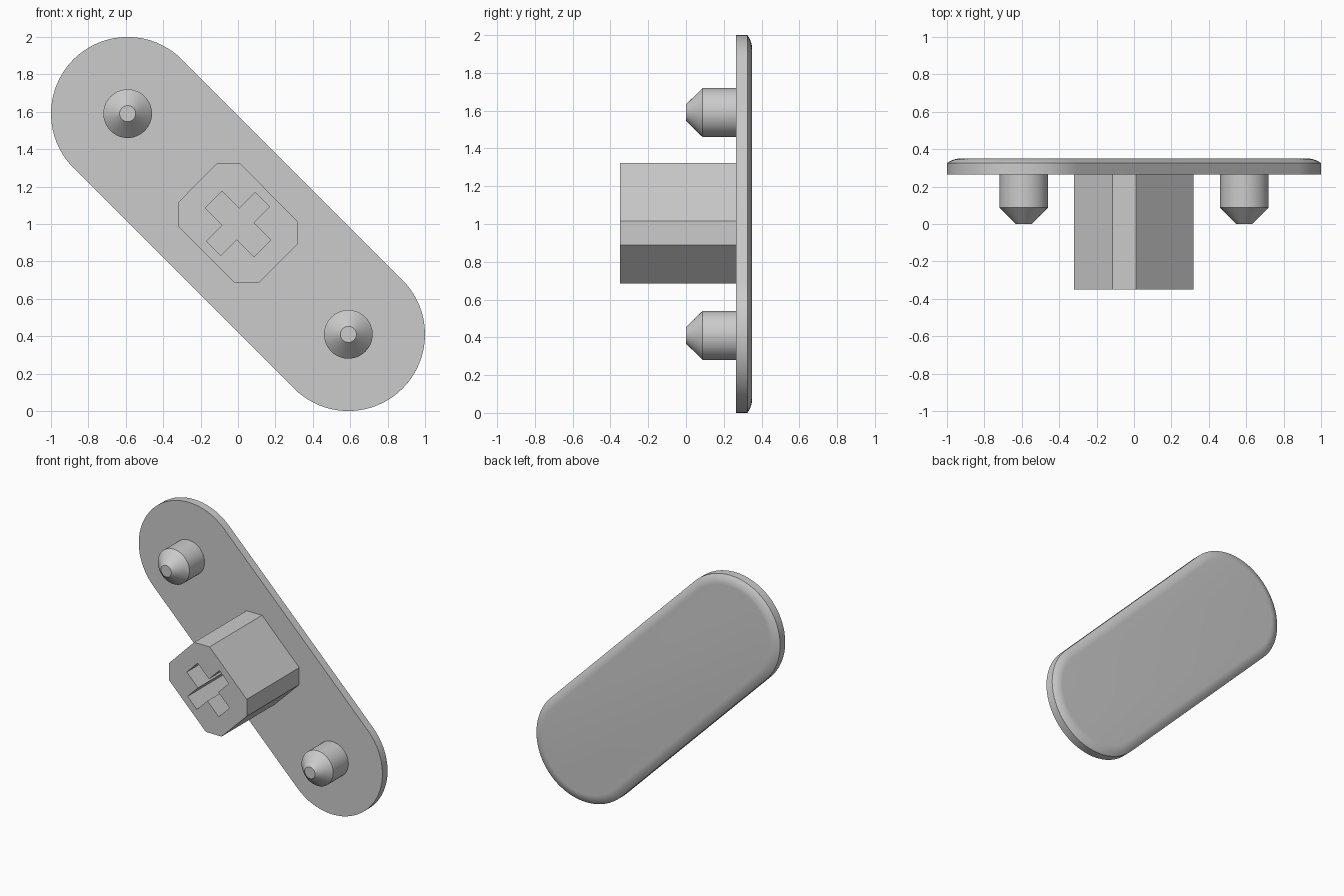
import bpy, bmesh, math
from mathutils import Matrix, Vector

cube = bpy.data.objects.get("Cube")
if cube:
    bpy.data.objects.remove(cube, do_unlink=True)

grey = bpy.data.materials.new("light grey")
grey.use_nodes = True
colour = (0.6, 0.6, 0.6, 1)
grey.diffuse_color = colour
grey.node_tree.nodes["Principled BSDF"].inputs["Base Color"].default_value = colour

OFFSET, RADIUS = 0.59, 0.41       # pin and plate end centres, plate end radius
INNER, BACK, FRONT = 0.265, 0.35, -0.35


def loft(name, rings):
    """Join successive closed outlines of (x, y, z) points and cap both ends."""
    bm = bmesh.new()
    loops = [[bm.verts.new(p) for p in ring] for ring in rings]
    for a, b in zip(loops, loops[1:]):
        for i in range(len(a)):
            j = (i + 1) % len(a)
            bm.faces.new((a[i], a[j], b[j], b[i]))
    bm.faces.new(loops[0])
    bm.faces.new(loops[-1])
    bmesh.ops.recalc_face_normals(bm, faces=bm.faces)
    mesh = bpy.data.meshes.new(name)
    bm.to_mesh(mesh)
    bm.free()
    obj = bpy.data.objects.new(name, mesh)
    bpy.context.collection.objects.link(obj)
    mesh.materials.append(grey)
    return obj


def smooth(obj):
    bpy.ops.object.select_all(action="DESELECT")
    obj.select_set(True)
    bpy.context.view_layer.objects.active = obj
    bpy.ops.object.shade_smooth_by_angle(angle=math.radians(25))


def circle(cx, cz, r, y, n=48):
    return [(cx + r * math.cos(math.tau * i / n), y,
             cz + r * math.sin(math.tau * i / n)) for i in range(n)]


def capsule(r, y, n=32):
    ring = []
    for side in (1, -1):
        start = -0.75 * math.pi if side == 1 else 0.25 * math.pi
        for i in range(n + 1):
            a = start + math.pi * i / n
            ring.append((side * OFFSET + r * math.cos(a), y,
                         1 - side * OFFSET + r * math.sin(a)))
    return ring


# Slanted plate with a softly crowned rim on its back
WIDTH, DROP, STEPS = 0.07, 0.025, 6
rings = [capsule(RADIUS, INNER)]
for k in range(STEPS + 1):
    t = k / STEPS
    rings.append(capsule(RADIUS - WIDTH * t, BACK - DROP * (1 - t) ** 2))
smooth(loft("back_plate", rings))

# Two round pins with tapered tips
for name, side in (("upper_pin", -1), ("lower_pin", 1)):
    profile = ((0.043, 0.0), (0.13, 0.088), (0.13, INNER + 0.01))
    smooth(loft(name, [circle(side * OFFSET, 1 - side * OFFSET, r, y)
                       for r, y in profile]))

# Eight-sided central block
outline = ((-0.115, 1.323), (0.012, 1.323), (0.317, 1.016), (0.317, 0.89),
           (0.11, 0.684), (-0.018, 0.684), (-0.32, 0.986), (-0.32, 1.115))
block = loft("centre_block", [[(x, y, z) for x, z in outline]
                              for y in (FRONT, INNER + 0.01)])

# Cross-shaped socket in the block
ARM, HALF_A, HALF_B = 0.185, 0.063, 0.054
cross = ((ARM, HALF_B), (HALF_A, HALF_B), (HALF_A, ARM))
corners = []
for sx, sz in ((1, 1), (-1, 1), (-1, -1), (1, -1)):
    quarter = cross if sx * sz > 0 else cross[::-1]
    corners += [(sx * x, 0, sz * z) for x, z in quarter]
turn = Matrix.Rotation(math.radians(-45), 4, "Y")
shift = [turn @ Vector(p) + Vector((0, 0, 1.0)) for p in corners]
cutter = loft("socket_cutter", [[(p.x, y, p.z) for p in shift]
                                for y in (FRONT - 0.1, INNER - 0.01)])
cut = block.modifiers.new("socket", "BOOLEAN")
cut.operation = "DIFFERENCE"
cut.solver = "EXACT"
cut.object = cutter
cutter.hide_render = True
cutter.hide_viewport = True
